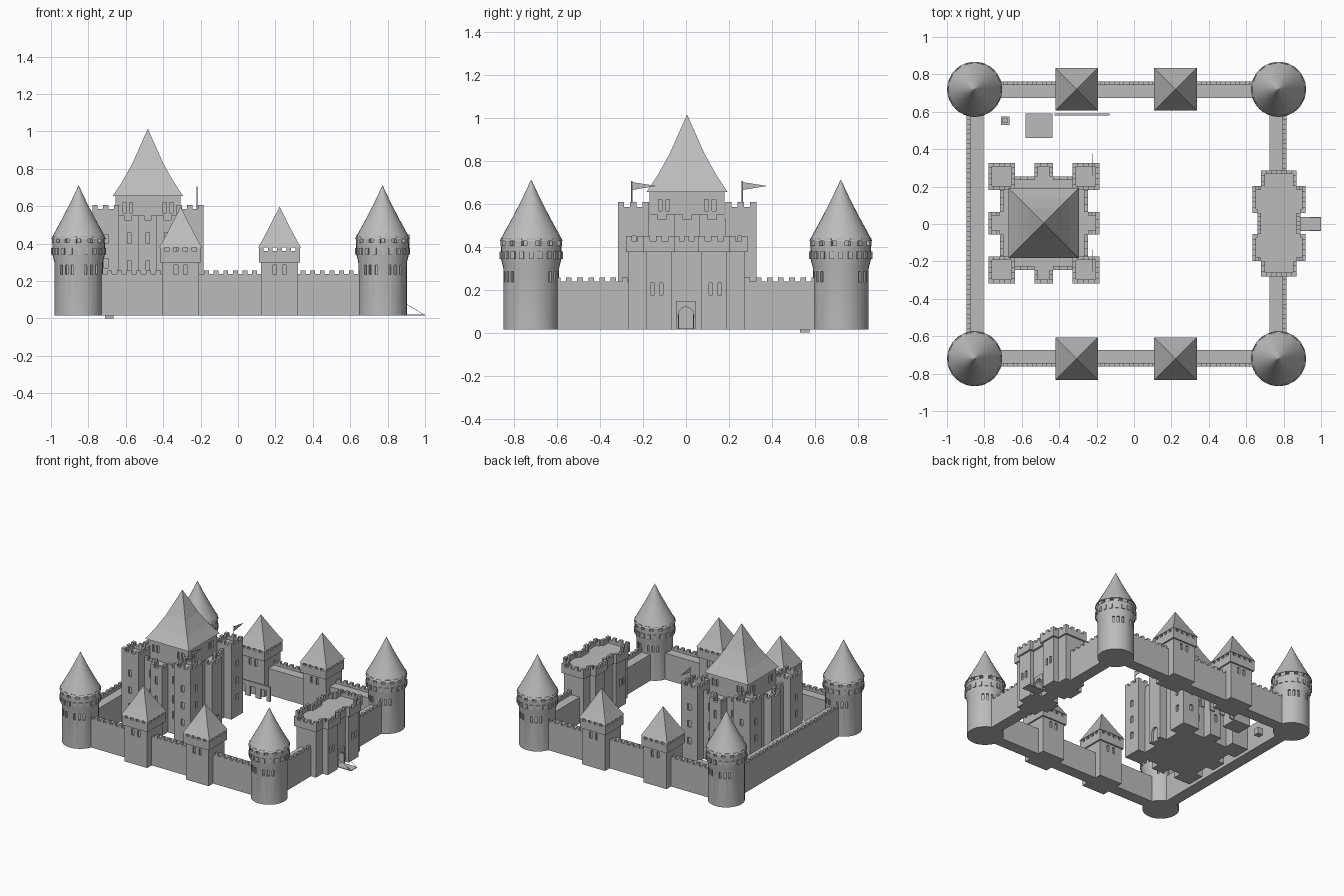
import bpy, bmesh, math
from mathutils import Vector, Matrix

cube = bpy.data.objects.get("Cube")
if cube:
    bpy.data.objects.remove(cube, do_unlink=True)

stone = bpy.data.materials.new("grey_stone")
stone.use_nodes = True
GREY = (0.5, 0.5, 0.5, 1)
stone.diffuse_color = GREY
stone.node_tree.nodes["Principled BSDF"].inputs["Base Color"].default_value = GREY

BASE = 0.015


def part(name, bm, smooth=False):
    bmesh.ops.recalc_face_normals(bm, faces=bm.faces)
    mesh = bpy.data.meshes.new(name)
    bm.to_mesh(mesh)
    bm.free()
    mesh.materials.append(stone)
    ob = bpy.data.objects.new(name, mesh)
    bpy.context.collection.objects.link(ob)
    bpy.ops.object.select_all(action='DESELECT')
    ob.select_set(True)
    bpy.context.view_layer.objects.active = ob
    if smooth:
        bpy.ops.object.shade_smooth_by_angle(angle=math.radians(30))
    return ob


def loft(bm, rings):
    """Skin a stack of equal-length point rings and cap both ends."""
    vs = [[bm.verts.new(p) for p in ring] for ring in rings]
    n = len(vs[0])
    for a, b in zip(vs, vs[1:]):
        for i in range(n):
            bm.faces.new((a[i], a[(i + 1) % n], b[(i + 1) % n], b[i]))
    bm.faces.new(vs[0][::-1])
    bm.faces.new(vs[-1])


def box(bm, p, q):
    (x0, x1), (y0, y1), (z0, z1) = [sorted(c) for c in zip(p, q)]
    plan = [(x0, y0), (x1, y0), (x1, y1), (x0, y1)]
    loft(bm, [[(x, y, z) for x, y in plan] for z in (z0, z1)])


def prism(bm, plan, z0, z1):
    loft(bm, [[(x, y, z) for x, y in plan] for z in (z0, z1)])


def rect(cx, cy, hx, hy):
    return [(cx - hx, cy - hy), (cx + hx, cy - hy), (cx + hx, cy + hy), (cx - hx, cy + hy)]


def four_way(cx, cy, quarter):
    """Mirror a quarter outline into a full counter-clockwise plan."""
    q = list(quarter)
    pts = q + [(-x, y) for x, y in q[::-1]] + [(-x, -y) for x, y in q] + [(x, -y) for x, y in q[::-1]]
    return [(cx + x, cy + y) for x, y in pts]


def pyramid(bm, cx, cy, profile):
    loft(bm, [[(x, y, z) for x, y in rect(cx, cy, h, h)] for h, z in profile])


def lathe(bm, cx, cy, profile, seg=32):
    loft(bm, [[(cx + r * math.cos(math.tau * i / seg), cy + r * math.sin(math.tau * i / seg), z)
               for i in range(seg)] for r, z in profile])


def parapet(bm, plan, z, low, high, step=0.036, t=0.02, closed=True):
    """Low wall with merlons along the inside of a plan's edges."""
    ends = plan[1:] + plan[:1] if closed else plan[1:]
    for a, b in zip(plan, ends):
        a, b = Vector(a), Vector(b)
        d = (b - a).normalized()
        inward = Vector((-d.y, d.x)) * t
        box(bm, (*a, z), (*(b + inward), z + low))
        n = max(3, round((b - a).length / step) // 2 * 2 + 1)
        for i in range(0, n, 2):
            p, q = a.lerp(b, i / n), a.lerp(b, (i + 1) / n) + inward
            box(bm, (*p, z + low), (*q, z + high))


def cut(ob, cutter_bm):
    """Carve recesses out of a part, then discard the cutter."""
    cutter = part("recess_cutter", cutter_bm)
    cutter.hide_render = True
    mod = ob.modifiers.new("recesses", 'BOOLEAN')
    mod.object, mod.operation, mod.solver = cutter, 'DIFFERENCE', 'EXACT'
    bpy.context.view_layer.objects.active = ob
    bpy.ops.object.modifier_apply(modifier=mod.name)
    bpy.data.objects.remove(cutter, do_unlink=True)


def arch(bm, x0, x1, cy, half, z0, spring):
    """Arched block running along x."""
    prof = [(cy - half, z0), (cy + half, z0)]
    prof += [(cy + half * math.cos(a), spring + half * math.sin(a))
             for a in (math.pi * i / 10 for i in range(11))]
    loft(bm, [[(x, y, z) for y, z in prof] for x in (x0, x1)])


def slit(bm, x, y, z, w=0.016, h=0.05, depth=0.012):
    """Window-sized block, centred on a wall surface."""
    box(bm, (x - w / 2, y - depth, z), (x + w / 2, y + depth, z + h))


# Round corner towers
for side, cx in (("right", -0.852), ("left", 0.773)):
    for end, cy in (("front", -0.72), ("back", 0.72)):
        label = f"{end}_{side}_tower"
        bm = bmesh.new()
        lathe(bm, cx, cy, [(0.13, BASE), (0.13, 0.30), (0.141, 0.345), (0.141, 0.405),
                           (0.118, 0.405), (0.118, 0.44)])
        body = part(label, bm, True)
        bm = bmesh.new()
        for facing in (-120, -58, 58, 120):
            for off in (-15, 0, 15):
                a = math.radians(facing + off)
                made = bmesh.ops.create_cube(bm, size=1)["verts"]
                m = Matrix.Translation((cx + 0.13 * math.cos(a), cy + 0.13 * math.sin(a), 0.26))
                bmesh.ops.transform(bm, verts=made, matrix=m @ Matrix.Rotation(a, 4, 'Z')
                                    @ Matrix.Diagonal((0.03, 0.015, 0.05, 1)))
        cut(body, bm)
        # Corbels and merlons
        bm = bmesh.new()
        for count, r, z, size in ((20, 0.139, 0.36, (0.016, 0.022, 0.035)),
                                  (14, 0.133, 0.42, (0.018, 0.038, 0.036))):
            for i in range(count):
                a = math.tau * i / count
                made = bmesh.ops.create_cube(bm, size=1)["verts"]
                m = Matrix.Translation((cx + r * math.cos(a), cy + r * math.sin(a), z))
                bmesh.ops.transform(bm, verts=made, matrix=m @ Matrix.Rotation(a, 4, 'Z')
                                    @ Matrix.Diagonal((*size, 1)))
        part(label + "_battlements", bm)
        bm = bmesh.new()
        lathe(bm, cx, cy, [(0.147, 0.425), (0.122, 0.472), (0.09, 0.53), (0.046, 0.615), (0.001, 0.71)])
        part(label + "_roof", bm, True)

# Curtain walls: outer edge runs counter-clockwise round the yard
XL, XR, Y = -0.895, 0.815, 0.763
walls = {"front_wall": ((-0.75, -Y), (0.67, -Y)), "back_wall": ((0.67, Y), (-0.75, Y)),
         "left_wall": ((XR, -0.61), (XR, 0.61)), "right_wall": ((XL, 0.61), (XL, -0.61))}
for name, (a, b) in walls.items():
    bm = bmesh.new()
    d = (Vector(b) - Vector(a)).normalized()
    box(bm, (*a, BASE), (b[0] - d.y * 0.09, b[1] + d.x * 0.09, 0.22))
    parapet(bm, [a, b], 0.22, 0.018, 0.036, step=0.026, closed=False)
    part(name, bm)

# Square wall towers
for side, cx in (("right", -0.307), ("left", 0.222)):
    for end, s in (("front", -1), ("back", 1)):
        cy = s * 0.72
        label = f"{end}_{side}_square_tower"
        bm = bmesh.new()
        prism(bm, rect(cx, cy, 0.098, 0.098), BASE, 0.31)
        body = part(label, bm)
        bm = bmesh.new()
        for dx in (-0.025, 0.025):
            for face in (-1, 1):
                slit(bm, cx + dx, cy + face * 0.098, 0.235, w=0.02)
        cut(body, bm)
        bm = bmesh.new()
        plan = rect(cx, cy, 0.11, 0.11)
        prism(bm, plan, 0.3, 0.35)
        parapet(bm, plan, 0.35, 0.01, 0.036, step=0.024)
        part(label + "_battlements", bm)
        bm = bmesh.new()
        pyramid(bm, cx, cy, [(0.114, 0.38), (0.078, 0.445), (0.04, 0.518), (0.001, 0.595)])
        part(label + "_roof", bm)

# Keep body with a bastion in the middle of each side
KX, KY = -0.482, 0.005
plan = four_way(KX, KY, [(0.297, 0.06), (0.235, 0.06), (0.235, 0.25), (0.05, 0.25), (0.05, 0.322)])
bm = bmesh.new()
prism(bm, plan, BASE, 0.505)
keep = part("keep_body", bm)
bm = bmesh.new()
for s in (-1, 1):
    for z in (0.13, 0.25, 0.4):
        slit(bm, KX, KY + s * 0.322, z, w=0.02, h=0.06)
        for dx in (-0.1, 0.1):
            slit(bm, KX + dx, KY + s * 0.25, z, w=0.02, h=0.06)
arch(bm, KX + 0.28, KX + 0.31, KY, 0.03, BASE - 0.01, 0.09)
cut(keep, bm)
bm = bmesh.new()
parapet(bm, plan, 0.505, 0.022, 0.045)
part("keep_battlements", bm)

# Keep corner turrets
for sx in (-1, 1):
    for sy in (-1, 1):
        cx, cy = KX + sx * 0.225, KY + sy * 0.25
        label = f"keep_{'front' if sy < 0 else 'back'}_{'right' if sx < 0 else 'left'}_turret"
        plan = rect(cx, cy, 0.072, 0.072)
        bm = bmesh.new()
        prism(bm, plan, BASE, 0.56)
        turret = part(label, bm)
        bm = bmesh.new()
        for z in (0.14, 0.27, 0.4):
            slit(bm, cx, cy + sy * 0.072, z, w=0.026)
            box(bm, (cx + sx * 0.06, cy - 0.013, z), (cx + sx * 0.084, cy + 0.013, z + 0.05))
        cut(turret, bm)
        bm = bmesh.new()
        parapet(bm, plan, 0.56, 0.025, 0.047, step=0.03)
        part(label + "_battlements", bm)

# Keep upper storey and roof
bm = bmesh.new()
prism(bm, rect(KX, KY, 0.174, 0.174), 0.5, 0.66)
storey = part("keep_upper_storey", bm)
bm = bmesh.new()
for off in (-0.125, -0.09, 0.09, 0.125):
    for s in (-1, 1):
        slit(bm, KX + off, KY + s * 0.174, 0.565, w=0.018, h=0.055)
        box(bm, (KX + s * 0.162, KY + off - 0.009, 0.565), (KX + s * 0.186, KY + off + 0.009, 0.62))
cut(storey, bm)
bm = bmesh.new()
pyramid(bm, KX, KY, [(0.188, 0.655), (0.135, 0.735), (0.083, 0.828), (0.001, 1.012)])
part("keep_roof", bm)

# Pennants on the two keep turrets facing the gate
for name, y in (("front_pennant", -0.252), ("back_pennant", 0.262)):
    bm = bmesh.new()
    lathe(bm, -0.22, y, [(0.003, 0.56), (0.003, 0.705)], 8)
    loft(bm, [[(x, y, 0.663), (x, y + 0.115, 0.682), (x, y, 0.7)] for x in (-0.222, -0.218)])
    part(name, bm)

# Gatehouse
GX = 0.775
quarter = [(0.115, 0.056), (0.142, 0.056), (0.142, 0.2), (0.095, 0.2), (0.095, 0.283)]
inner = [(0.1, 0.068), (0.128, 0.068), (0.128, 0.188), (0.083, 0.188), (0.083, 0.27)]
bm = bmesh.new()
prism(bm, four_way(GX, 0.003, inner), BASE, 0.385)
gate = part("gatehouse_body", bm)
bm = bmesh.new()
for s in (-1, 1):
    for y in (-0.155, -0.115, 0.115, 0.155):
        box(bm, (GX + s * 0.116, y - 0.009, 0.175), (GX + s * 0.14, y + 0.009, 0.23))
    arch(bm, GX + s * 0.05, GX + s * 0.12, 0, 0.034, BASE - 0.01, 0.085)
cut(gate, bm)
bm = bmesh.new()
plan = four_way(GX, 0.003, quarter)
prism(bm, plan, 0.375, 0.405)
parapet(bm, plan, 0.405, 0.022, 0.045, step=0.03)
part("gatehouse_battlements", bm)

# Gate surround, drawbridge and chains
bm = bmesh.new()
box(bm, (GX + 0.08, -0.047, BASE), (GX + 0.112, 0.047, 0.145))
surround = part("gate_surround", bm)
bm = bmesh.new()
arch(bm, GX + 0.07, GX + 0.13, 0, 0.034, BASE - 0.01, 0.085)
cut(surround, bm)
bm = bmesh.new()
box(bm, (0.86, -0.037, BASE), (1.0, 0.037, BASE + 0.005))
part("drawbridge", bm)
bm = bmesh.new()
for y in (-0.035, 0.035):
    loft(bm, [[(x, y - 0.0015, z), (x, y + 0.0015, z), (x, y, z + 0.003)]
              for x, z in ((0.885, 0.085), (0.995, 0.018))])
part("drawbridge_chains", bm)

# Yard: well, hut and arcade panel
bm = bmesh.new()
box(bm, (-0.712, 0.53, 0), (-0.665, 0.575, 0.05))
well = part("well", bm)
bm = bmesh.new()
box(bm, (-0.7, 0.542, 0.03), (-0.677, 0.563, 0.06))
cut(well, bm)
bm = bmesh.new()
box(bm, (-0.58, 0.46, BASE), (-0.435, 0.59, 0.12))
part("hut", bm)
bm = bmesh.new()
box(bm, (-0.425, 0.579, BASE), (-0.13, 0.59, 0.13))
arcade = part("arcade_panel", bm)
bm = bmesh.new()
for x in (-0.37, -0.278, -0.186):
    slit(bm, x, 0.585, BASE - 0.01, w=0.05, h=0.09, depth=0.02)
cut(arcade, bm)
